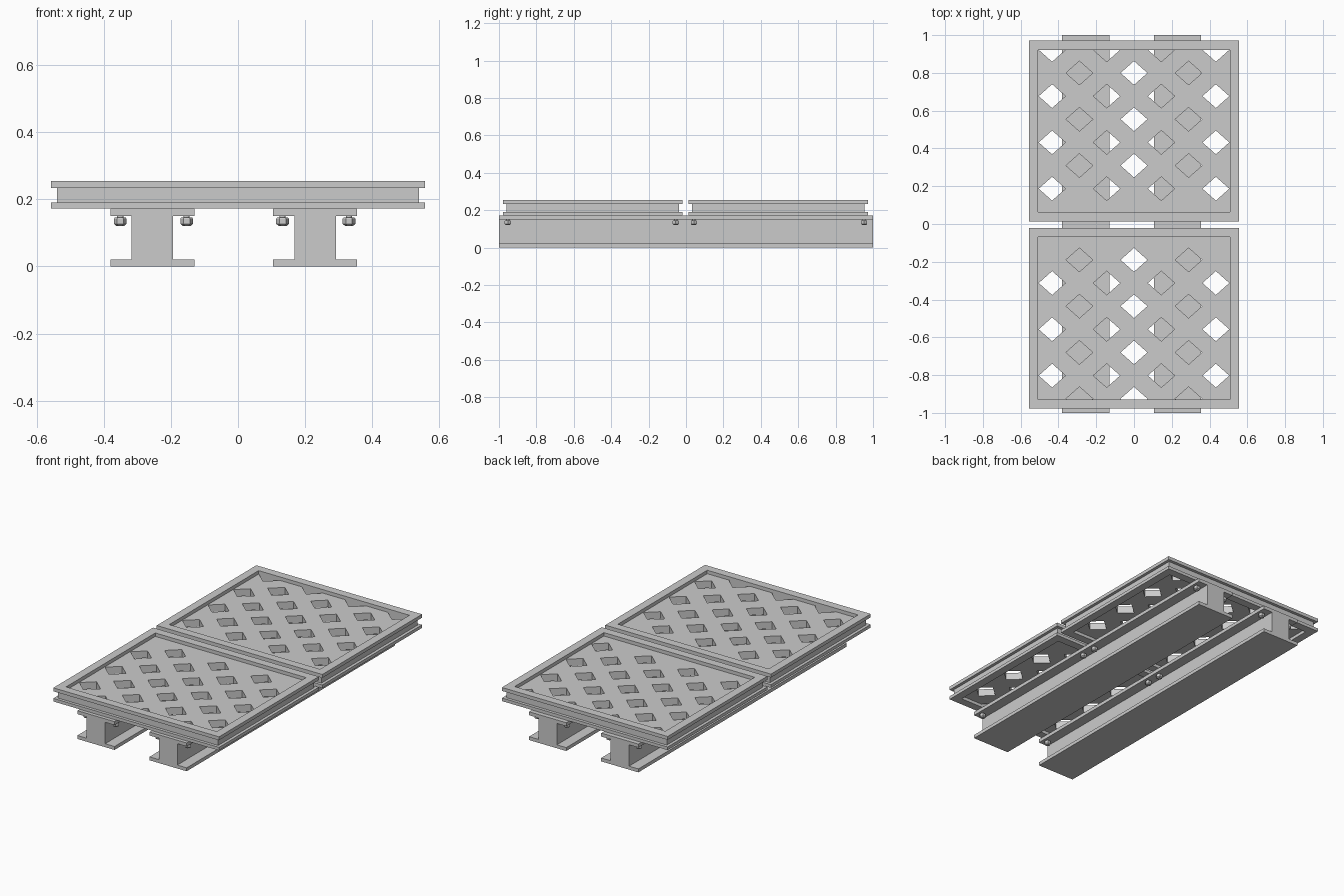
import bpy, bmesh
from math import cos, sin, pi

if "Cube" in bpy.data.objects:
    bpy.data.objects.remove(bpy.data.objects["Cube"])


def make_object(name, bm):
    bmesh.ops.recalc_face_normals(bm, faces=bm.faces)
    me = bpy.data.meshes.new(name)
    bm.to_mesh(me)
    bm.free()
    ob = bpy.data.objects.new(name, me)
    bpy.context.collection.objects.link(ob)
    return ob


def prism(bm, bottom, top):
    """Solid between two matching rings of points."""
    a = [bm.verts.new(p) for p in bottom]
    b = [bm.verts.new(p) for p in top]
    n = len(a)
    bm.faces.new(a)
    bm.faces.new(b)
    for i in range(n):
        bm.faces.new((a[i], a[(i + 1) % n], b[(i + 1) % n], b[i]))


# I-beams running front to back
def beam(name, cx):
    h, w, H, t = 0.125, 0.062, 0.172, 0.021
    half = [(h, 0), (h, t), (w, t), (w, H - t), (h, H - t), (h, H)]
    prof = half + [(-x, z) for x, z in reversed(half)]
    bm = bmesh.new()
    prism(bm, [(cx + x, -1, z) for x, z in prof], [(cx + x, 1, z) for x, z in prof])
    make_object(name, bm)


# Channel-section frame swept round a rectangle
def frame(name, cy):
    ox, oy = 0.557, 0.479
    prof = [(0, 0.172), (0, 0.191), (0.018, 0.191), (0.018, 0.234),
            (0, 0.234), (0, 0.255), (0.05, 0.255), (0.05, 0.172)]
    bm = bmesh.new()
    rings = [[bm.verts.new((sx * (ox - d), cy + sy * (oy - d), z)) for d, z in prof]
             for sx, sy in ((-1, -1), (1, -1), (1, 1), (-1, 1))]
    n = len(prof)
    for i in range(4):
        a, b = rings[i], rings[(i + 1) % 4]
        for j in range(n):
            k = (j + 1) % n
            bm.faces.new((a[j], b[j], b[k], a[k]))
    make_object(name, bm)


# Plate pierced by a staggered lattice of diamonds
def plate(name, cy, edge_cols, edge_y, step):
    px, py, z0, z1 = 0.507, 0.429, 0.191, 0.234
    rect = [(-px, -py), (px, -py), (px, py), (-px, py)]
    bm = bmesh.new()
    prism(bm, [(x, cy + y, z0) for x, y in rect], [(x, cy + y, z1) for x, y in rect])
    ob = make_object(name, bm)
    bm = bmesh.new()
    for col in range(-3, 4):
        on_edge = (abs(col) % 2) == edge_cols
        for row in range(4 if on_edge else 3):
            x = col * 0.1445
            y = edge_y + step * (row + (0 if on_edge else 0.5))
            d = [(x - 0.071, y), (x, y - 0.063), (x + 0.071, y), (x, y + 0.063)]
            prism(bm, [(u, v, 0.1) for u, v in d], [(u, v, 0.3) for u, v in d])
    cutter = make_object(name + "_cutter", bm)
    mod = ob.modifiers.new("diamonds", 'BOOLEAN')
    mod.operation = 'DIFFERENCE'
    mod.solver = 'EXACT'
    mod.object = cutter
    bpy.context.view_layer.objects.active = ob
    bpy.ops.object.modifier_apply(modifier=mod.name)
    bpy.data.objects.remove(cutter)


# Hex bolts hanging under the top flanges
def bolt(name, x, y):
    def ring(r, z, n=6):
        return [(x + r * cos(2 * pi * i / n), y + r * sin(2 * pi * i / n), z) for i in range(n)]
    bm = bmesh.new()
    prism(bm, ring(0.009, 0.14, 12), ring(0.009, 0.174, 12))
    levels = [[bm.verts.new(p) for p in ring(r, z)]
              for r, z in ((0.012, 0.121), (0.019, 0.127), (0.019, 0.142), (0.016, 0.146))]
    bm.faces.new(levels[0])
    bm.faces.new(levels[-1])
    for a, b in zip(levels, levels[1:]):
        for i in range(6):
            j = (i + 1) % 6
            bm.faces.new((a[i], a[j], b[j], b[i]))
    make_object(name, bm)


beam("left_beam", -0.255)
beam("right_beam", 0.23)
frame("rear_frame", 0.493)
frame("front_frame", -0.499)
plate("rear_plate", 0.493, 1, 0.922, -0.245)
plate("front_plate", -0.499, 0, -0.925, 0.245)
for i, x in enumerate((-0.351, -0.153, 0.133, 0.331)):
    for j, y in enumerate((-0.953, -0.055, 0.042, 0.952)):
        bolt(f"bolt_{i}_{j}", x, y)
